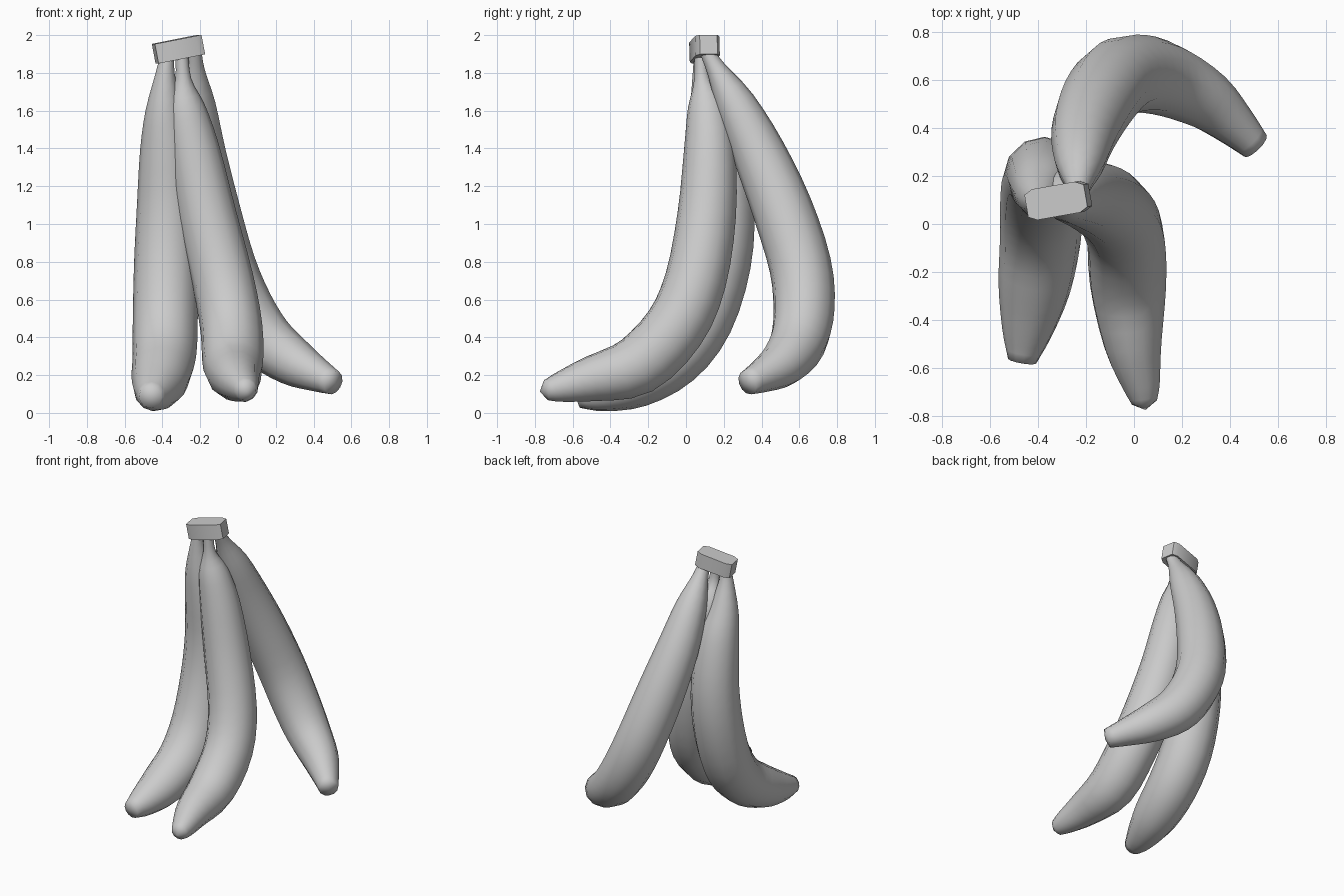
import bpy, bmesh, math
from mathutils import Vector, Matrix

if "Cube" in bpy.data.objects:
    bpy.data.objects.remove(bpy.data.objects["Cube"])

SIDES = 12
STEPS = 3


def finish(bm, name, angle):
    bmesh.ops.recalc_face_normals(bm, faces=bm.faces)
    mesh = bpy.data.meshes.new(name)
    bm.to_mesh(mesh)
    bm.free()
    obj = bpy.data.objects.new(name, mesh)
    bpy.context.collection.objects.link(obj)
    bpy.ops.object.select_all(action='DESELECT')
    obj.select_set(True)
    bpy.context.view_layer.objects.active = obj
    bpy.ops.object.shade_smooth_by_angle(angle=math.radians(angle))
    return obj


def smooth_path(path):
    """Catmull-Rom through the (x, y, z, radius) stations."""
    p = [Vector(s) for s in path]
    p = [2 * p[0] - p[1]] + p + [2 * p[-1] - p[-2]]
    out = []
    for a, b, c, d in zip(p, p[1:], p[2:], p[3:]):
        for k in range(STEPS):
            t = k / STEPS
            out.append(.5 * (2 * b + (c - a) * t + (2 * a - 5 * b + 4 * c - d) * t ** 2
                             + (3 * b - a - 3 * c + d) * t ** 3))
    return out + [p[-2]]


def banana(name, path, nub):
    """Sweep a round section along the path; nub is how far the tip bulges."""
    stations = smooth_path(path)
    pts = [s.xyz for s in stations]
    bm = bmesh.new()
    rings = []
    side = Vector((1, 0, 0))
    for i, p in enumerate(pts):
        tangent = (pts[min(i + 1, len(pts) - 1)] - pts[max(i - 1, 0)]).normalized()
        side = (side - tangent * side.dot(tangent)).normalized()
        other = tangent.cross(side)
        ring = []
        for k in range(SIDES):
            a = 2 * math.pi * k / SIDES
            ring.append(bm.verts.new(p + stations[i].w * (side * math.cos(a) + other * math.sin(a))))
        rings.append(ring)
    apex = bm.verts.new(pts[-1] + tangent * nub)
    for k in range(SIDES):
        n = (k + 1) % SIDES
        for r0, r1 in zip(rings, rings[1:]):
            bm.faces.new((r0[k], r0[n], r1[n], r1[k]))
        bm.faces.new((rings[-1][k], rings[-1][n], apex))
    bm.faces.new(rings[0])
    return finish(bm, name, 80)


# Three bananas, each from stem to tip
banana("left_banana", [
    (-.37, .08, 1.92, .035), (-.385, .085, 1.80, .05), (-.39, .12, 1.60, .10),
    (-.38, .165, 1.40, .138), (-.375, .20, 1.10, .16), (-.38, .175, .80, .17),
    (-.385, .08, .50, .172), (-.39, -.07, .30, .168), (-.415, -.27, .175, .15),
    (-.445, -.45, .11, .105), (-.465, -.57, .085, .06)], .01)

banana("middle_banana", [
    (-.30, .08, 1.92, .035), (-.29, .085, 1.77, .042), (-.28, .11, 1.63, .10),
    (-.235, .125, 1.40, .135), (-.165, .11, 1.05, .155), (-.08, .05, .70, .163),
    (-.035, -.06, .45, .165), (-.025, -.26, .25, .16), (-.005, -.50, .18, .122),
    (.03, -.67, .135, .08), (.042, -.74, .12, .055)], .035)

banana("back_banana", [
    (-.23, .10, 1.93, .035), (-.23, .16, 1.82, .053), (-.225, .26, 1.64, .105),
    (-.205, .385, 1.38, .14), (-.15, .51, 1.08, .16), (-.07, .605, .78, .165),
    (.03, .625, .55, .163), (.15, .595, .38, .152), (.30, .515, .265, .127),
    (.42, .41, .20, .092), (.505, .325, .16, .065)], .015)

# Tilted block of cut stem joining the three bananas
bm = bmesh.new()
bmesh.ops.create_cube(bm, size=1)
bmesh.ops.bevel(bm, geom=[e for e in bm.edges
                          if abs(e.verts[0].co.z - e.verts[1].co.z) > .5],
                offset=.14, segments=1, affect='EDGES')
bmesh.ops.transform(bm, verts=bm.verts, matrix=(
    Matrix.Translation((-.315, .098, 1.926))
    @ Matrix.Rotation(math.radians(10), 4, 'Z')
    @ Matrix.Rotation(math.radians(-11), 4, 'Y')
    @ Matrix.Diagonal((.255, .13, .105, 1))))
finish(bm, "stem_crown", 60)
